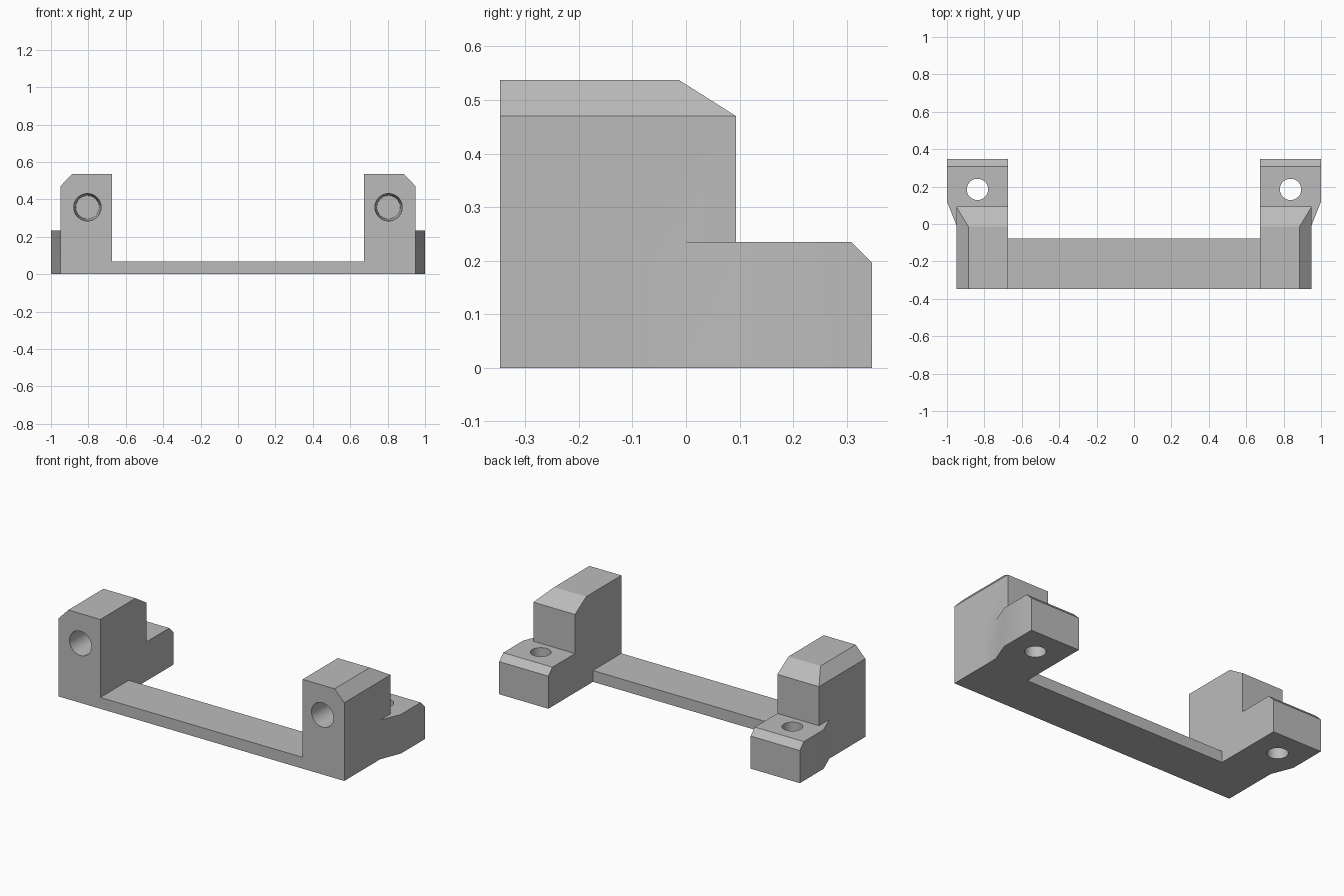
import bpy, bmesh, math
from mathutils import Vector, Matrix

old = bpy.data.objects.get("Cube")
if old:
    bpy.data.objects.remove(old, do_unlink=True)

grey = bpy.data.materials.new("plain_grey")
grey.use_nodes = True
GREY = (0.5, 0.5, 0.5, 1)
grey.diffuse_color = GREY
grey.node_tree.nodes["Principled BSDF"].inputs["Base Color"].default_value = GREY

INNER, OUTER, FRONT = 0.673, 0.95, -0.347


def to_object(name, bm):
    bmesh.ops.recalc_face_normals(bm, faces=bm.faces)
    mesh = bpy.data.meshes.new(name)
    bm.to_mesh(mesh)
    bm.free()
    mesh.materials.append(grey)
    obj = bpy.data.objects.new(name, mesh)
    bpy.context.collection.objects.link(obj)
    return obj


def prism(bm, outline, z0, z1):
    """Extrude a plan outline upwards and return its top vertices."""
    base = bm.faces.new([bm.verts.new((x, y, z0)) for x, y in outline])
    geom = bmesh.ops.extrude_face_region(bm, geom=[base], use_keep_orig=True)["geom"]
    top = [v for v in geom if isinstance(v, bmesh.types.BMVert)]
    for v in top:
        v.co.z = z1
    return top


def rect(x0, x1, y0, y1):
    return [(x0, y0), (x1, y0), (x1, y1), (x0, y1)]


def cone(name, r1, r2, depth, matrix):
    bm = bmesh.new()
    bmesh.ops.create_cone(bm, cap_ends=True, segments=48, radius1=r1,
                          radius2=r2, depth=depth, matrix=matrix)
    return to_object(name, bm)


def combine(obj, other, operation):
    """Apply a boolean and discard the helper."""
    bpy.context.view_layer.objects.active = obj
    mod = obj.modifiers.new(operation, 'BOOLEAN')
    mod.operation, mod.object, mod.solver = operation, other, 'EXACT'
    bpy.ops.object.modifier_apply(modifier=mod.name)
    bpy.data.objects.remove(other, do_unlink=True)


# Upright block, with its top sloped on the outer and back sides
bm = bmesh.new()
prism(bm, rect(INNER, OUTER, FRONT, 0.093), 0, 0.47)
lid = max(bm.faces, key=lambda f: f.calc_center_median().z)
cap = bmesh.ops.extrude_discrete_faces(bm, faces=[lid])["faces"][0]
for v in cap.verts:
    v.co = (min(v.co.x, 0.886), min(v.co.y, -0.013), 0.537)
brackets = to_object("end_brackets", bm)

# Rear foot flaring outwards, with a chamfered back edge
bm = bmesh.new()
prism(bm, [(INNER, -0.1), (OUTER, -0.1), (OUTER, -0.005), (1, 0.12),
           (1, 0.347), (INNER, 0.347)], 0, 0.235)
bmesh.ops.bisect_plane(bm, geom=bm.verts[:] + bm.edges[:] + bm.faces[:],
                       plane_co=(0, 0.308, 0.235), plane_no=(0, 1, 1),
                       clear_outer=True)
bmesh.ops.holes_fill(bm, edges=[e for e in bm.edges if e.is_boundary])
combine(brackets, to_object("foot", bm), 'UNION')

# Vertical screw hole and blind front hole
combine(brackets, cone("foot_hole", 0.057, 0.057, 0.6,
                       Matrix.Translation((0.837, 0.185, 0.1))), 'DIFFERENCE')
aim = Matrix.Translation((0.805, FRONT + 0.13, 0.358)) @ Matrix.Rotation(-math.pi / 2, 4, 'X')
combine(brackets, cone("front_hole", 0.074, 0.062, 0.3, aim), 'DIFFERENCE')

# Mirror the bracket to the other end
brackets.modifiers.new("mirror", 'MIRROR').use_clip = False
bpy.context.view_layer.objects.active = brackets
bpy.ops.object.modifier_apply(modifier="mirror")

# Low bar joining the brackets
bm = bmesh.new()
prism(bm, rect(-INNER, INNER, FRONT, -0.077), 0, 0.068)
bar = to_object("cross_bar", bm)

bpy.ops.object.select_all(action='DESELECT')
brackets.select_set(True)
bpy.context.view_layer.objects.active = brackets
bpy.ops.object.shade_smooth_by_angle(angle=math.radians(30))
